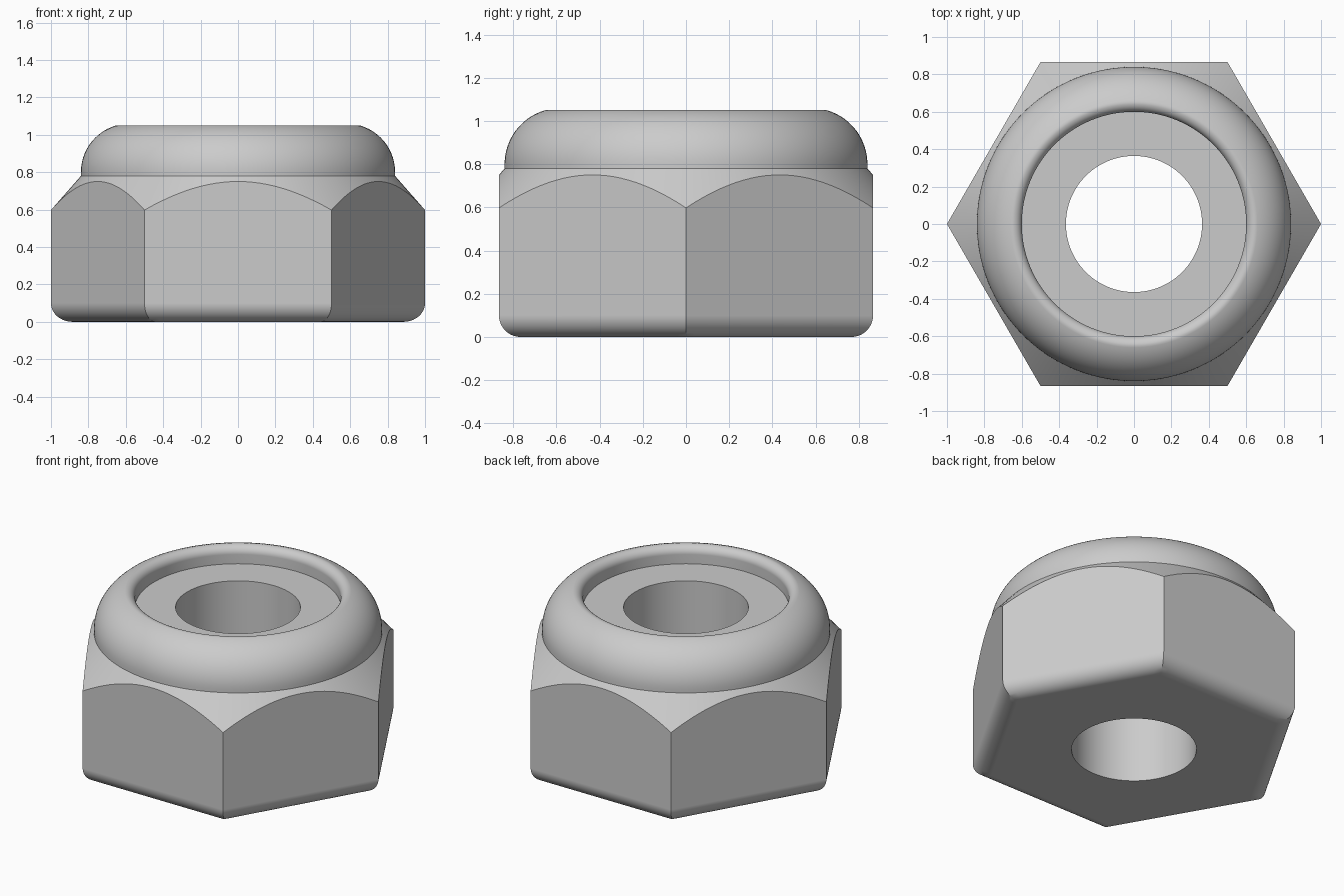
import bpy, bmesh, math

cube = bpy.data.objects.get("Cube")
if cube:
    bpy.data.objects.remove(cube, do_unlink=True)

# Main dimensions
APOTHEM = math.sqrt(3) / 2
BORE, COLLAR, RECESS = 0.364, 0.84, 0.6
SHOULDER_Z, INSERT_Z, TOP_Z = 0.78, 0.94, 1.05
FILLET = 0.1
COLUMNS = 144          # a multiple of six, so columns land on the hex corners

steel = bpy.data.materials.new("plain_steel")
steel.use_nodes = True
grey = (0.6, 0.6, 0.6, 1)
steel.diffuse_color = grey
steel.node_tree.nodes["Principled BSDF"].inputs["Base Color"].default_value = grey


def arc(cx, cz, radius, start, end, steps):
    """Points of an arc in the (radius, height) plane, angles in degrees."""
    angles = [math.radians(start + (end - start) * i / steps) for i in range(steps + 1)]
    return [(cx + radius * math.cos(a), cz + radius * math.sin(a)) for a in angles]


def column(angle):
    """Closed section of the nut at one angle around its axis."""
    local = (angle + math.pi / 6) % (math.pi / 3) - math.pi / 6
    stretch = 1 / math.cos(math.pi / 6 - abs(local))
    # hexagon side with a rounded bottom edge
    points = [(BORE, 0)]
    points += [(r * stretch, z) for r, z in
               arc(APOTHEM - FILLET, FILLET, FILLET, -90, 0, 10)]
    # conical chamfer that leaves arched tops on the flats
    r = APOTHEM * stretch
    points.append((r, SHOULDER_Z - (r - COLLAR) * 1.14))
    # domed collar, rolled lip and recess wall
    points.append((COLLAR, SHOULDER_Z))
    points += arc(0.58, 0.8, 0.26, 0, 72, 16)
    points += arc(RECESS + 0.05, TOP_Z - 0.05, 0.05, 90, 180, 8)
    points.append((RECESS, INSERT_Z))
    # flat insert around the bore
    points.append((BORE, INSERT_Z))
    return points


bm = bmesh.new()
rings = []
for i in range(COLUMNS):
    a = math.tau * i / COLUMNS
    rings.append([bm.verts.new((r * math.cos(a), r * math.sin(a), z))
                  for r, z in column(a)])

# Bridge neighbouring sections into one watertight shell
for i in range(COLUMNS):
    here, there = rings[i], rings[(i + 1) % COLUMNS]
    for j in range(len(here)):
        k = (j + 1) % len(here)
        bm.faces.new((here[j], there[j], there[k], here[k]))
bmesh.ops.recalc_face_normals(bm, faces=bm.faces)

mesh = bpy.data.meshes.new("lock_nut")
bm.to_mesh(mesh)
bm.free()
mesh.materials.append(steel)
nut = bpy.data.objects.new("lock_nut", mesh)
bpy.context.collection.objects.link(nut)

# Smooth curves, crisp edges, truly flat sides
bpy.ops.object.select_all(action="DESELECT")
nut.select_set(True)
bpy.context.view_layer.objects.active = nut
bpy.ops.object.shade_smooth_by_angle(angle=math.radians(30))
weighted = nut.modifiers.new("flat_sides", "WEIGHTED_NORMAL")
weighted.keep_sharp = True
